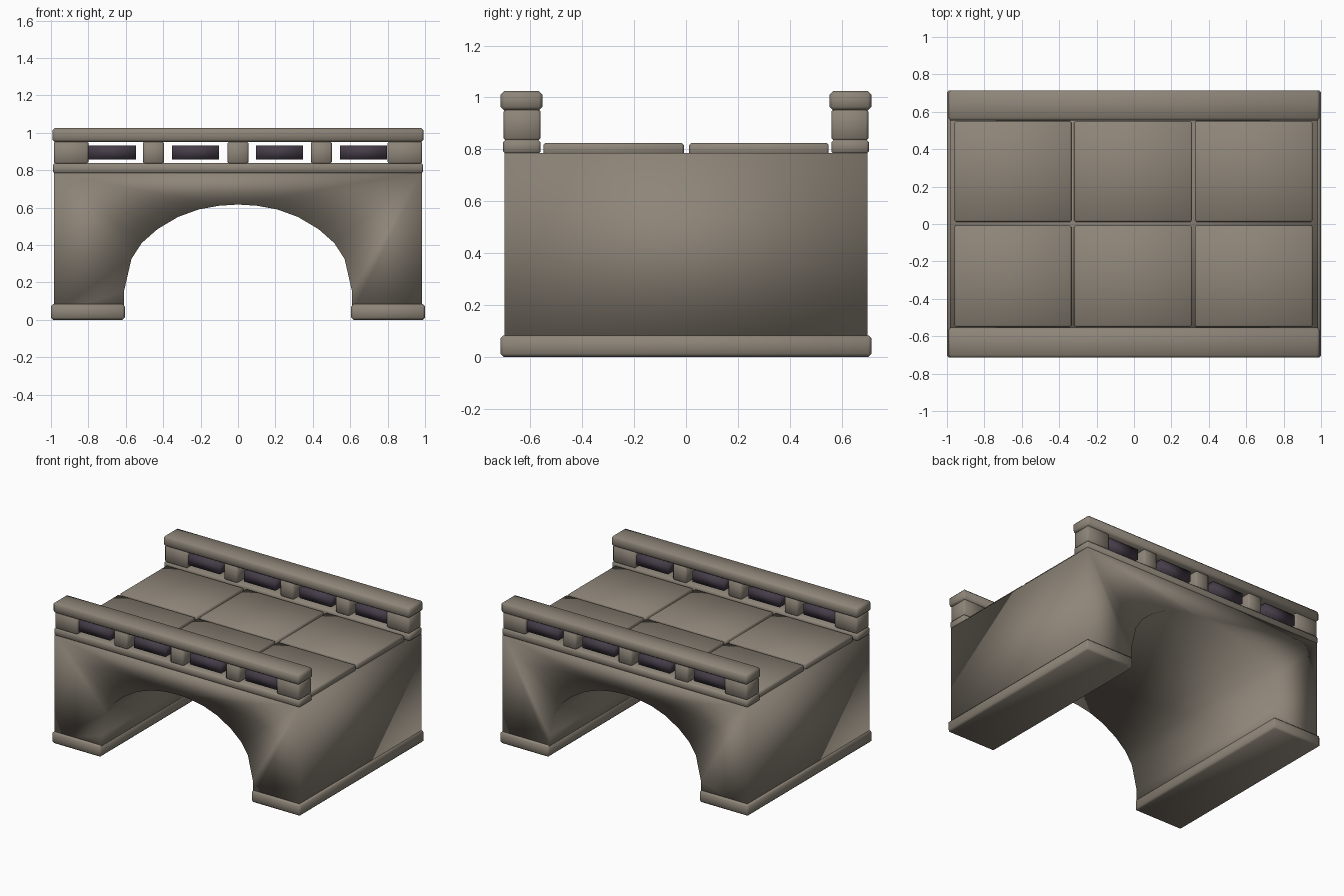
import bpy, bmesh

if "Cube" in bpy.data.objects:
    bpy.data.objects.remove(bpy.data.objects["Cube"])


def material(name, rgb):
    m = bpy.data.materials.new(name)
    m.diffuse_color = (*rgb, 1)
    m.use_nodes = True
    m.node_tree.nodes["Principled BSDF"].inputs["Base Color"].default_value = m.diffuse_color
    return m


STONE = material("warm grey stone", (0.27, 0.235, 0.19))
DARK = material("dark purple slate", (0.06, 0.046, 0.066))


def finish(bm, name, mat, smooth=True):
    bmesh.ops.recalc_face_normals(bm, faces=bm.faces)
    me = bpy.data.meshes.new(name)
    bm.to_mesh(me)
    bm.free()
    me.materials.append(mat)
    for p in me.polygons:
        p.use_smooth = smooth
    ob = bpy.data.objects.new(name, me)
    bpy.context.collection.objects.link(ob)
    return ob


def block(name, x, y, z, mat=STONE, bevel=0.01, smooth=True):
    """Box between (min, max) pairs with softly chamfered edges."""
    bm = bmesh.new()
    bmesh.ops.create_cube(bm, size=1)
    for v in bm.verts:
        v.co = [(a + b) / 2 + c * (b - a) for c, (a, b) in zip(v.co, (x, y, z))]
    if bevel:
        bmesh.ops.bevel(bm, geom=bm.edges[:], offset=bevel, segments=1, affect='EDGES')
    return finish(bm, name, mat, smooth)


# Arched body: matching points on the arch and on the outer outline
half = [(0.61, 0.04), (0.61, 0.15), (0.57, 0.325), (0.515, 0.41), (0.43, 0.485),
        (0.32, 0.55), (0.21, 0.59), (0.10, 0.61)]
arch = [(-x, z) for x, z in half] + [(0, 0.616)] + half[::-1]
TOP, SIDE = 0.785, 0.985
bm = bmesh.new()


def ring(points, y):
    return [bm.verts.new((x, y, z)) for x, z in points]


corners = [(-SIDE, 0.04), (-SIDE, TOP), (SIDE, TOP), (SIDE, 0.04)]
inner = [ring(arch, y) for y in (-0.70, 0.70)]
outer = [ring(corners, y) for y in (-0.70, 0.70)]
for loop, box in zip(inner, outer):
    bm.faces.new(loop + box[::-1])
for loops in (inner, outer):
    a, b = loops
    for i in range(len(a) - 1):
        bm.faces.new((a[i], a[i + 1], b[i + 1], b[i]))
for i in (0, -1):
    bm.faces.new((inner[0][i], outer[0][i], outer[1][i], inner[1][i]))
finish(bm, "arched_body", STONE)

# Footings under both piers
for side, x in (("left", (-1.0, -0.605)), ("right", (0.605, 1.0))):
    block(f"{side}_footing", x, (-0.715, 0.715), (0, 0.083), bevel=0.012)

# Deck slabs, three by two
for i, x in enumerate(((-0.96, -0.335), (-0.32, 0.31), (0.325, 0.955))):
    for j, y in enumerate(((-0.55, -0.008), (0.012, 0.55))):
        block(f"deck_slab_{i}_{j}", x, y, (0.775, 0.824), bevel=0.008)

# Parapets on both long edges
posts = [(-0.985, -0.80), (-0.508, -0.396), (-0.056, 0.056), (0.39, 0.502), (0.80, 0.985)]
panels = [-0.672, -0.227, 0.222, 0.671]
for side, s in (("front", -1), ("back", 1)):
    def span(a, b):
        return tuple(sorted((s * a, s * b)))
    block(f"{side}_lower_rail", (-0.99, 0.99), span(0.56, 0.705), (0.782, 0.837))
    block(f"{side}_coping", (-0.993, 0.993), span(0.553, 0.715), (0.95, 1.025), bevel=0.014)
    for i, x in enumerate(posts):
        block(f"{side}_post_{i}", x, span(0.56, 0.703), (0.833, 0.955))
    for i, c in enumerate(panels):
        block(f"{side}_panel_{i}", (c - 0.126, c + 0.126), span(0.572, 0.69),
              (0.857, 0.932), DARK, bevel=0)
